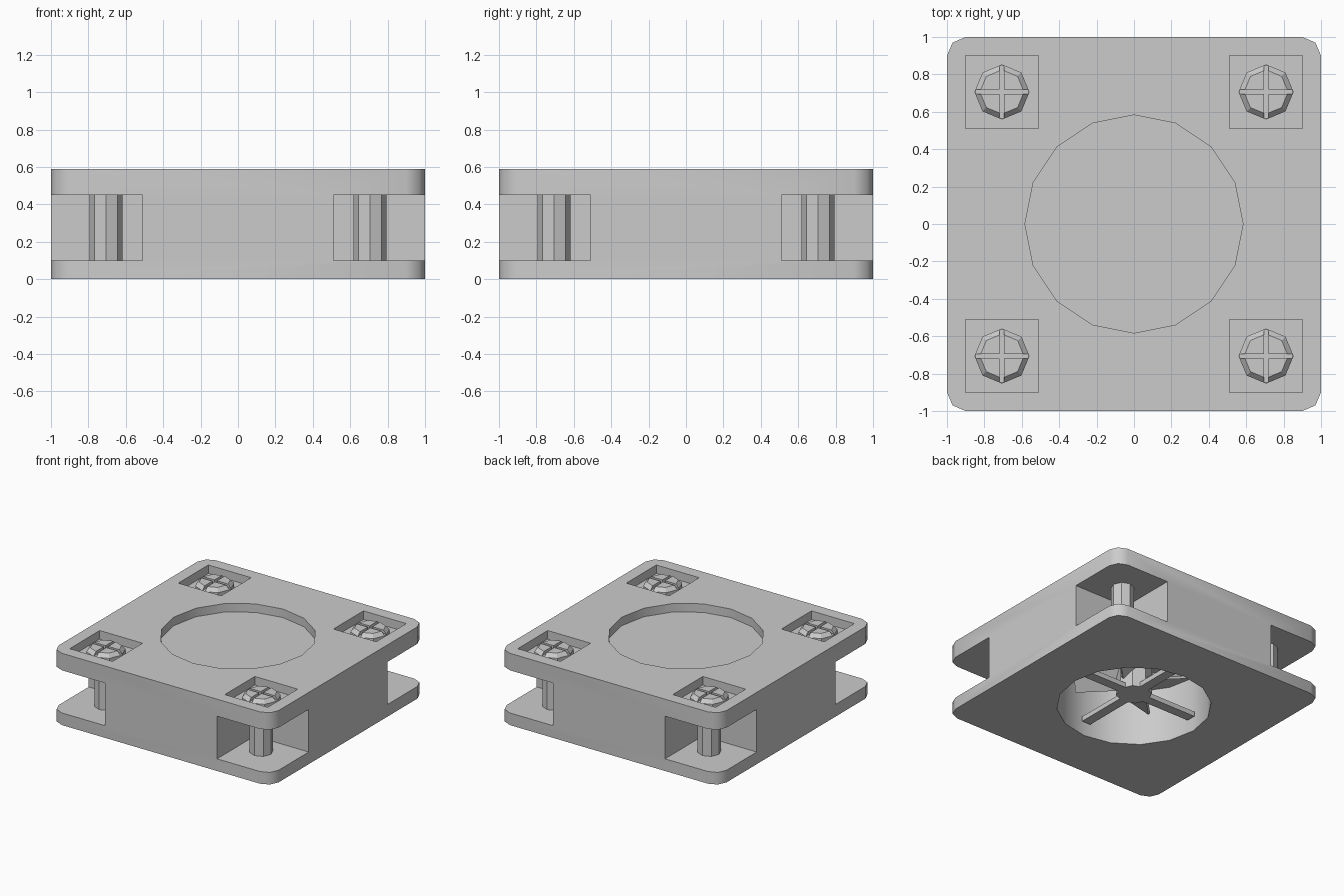
import bpy, bmesh
from math import radians, pi, cos, sin
from mathutils import Matrix, Vector

cube = bpy.data.objects.get("Cube")
if cube:
    bpy.data.objects.remove(cube, do_unlink=True)

grey = bpy.data.materials.new("light_grey")
grey.use_nodes = True
grey.diffuse_color = (0.6, 0.6, 0.6, 1)
grey.node_tree.nodes["Principled BSDF"].inputs["Base Color"].default_value = (0.6, 0.6, 0.6, 1)


def finish(name, bm):
    bmesh.ops.recalc_face_normals(bm, faces=bm.faces)
    mesh = bpy.data.meshes.new(name)
    bm.to_mesh(mesh)
    bm.free()
    mesh.materials.append(grey)
    obj = bpy.data.objects.new(name, mesh)
    bpy.context.collection.objects.link(obj)
    return obj


def box(name, lo, hi, matrix=Matrix()):
    bm = bmesh.new()
    bmesh.ops.create_cube(bm, size=1)
    lo, hi = Vector(lo), Vector(hi)
    for v in bm.verts:
        v.co = matrix @ ((lo + hi) / 2 + v.co * (hi - lo))
    return finish(name, bm)


def prism(name, sides, r, z0, z1, x=0, y=0, top_r=None):
    bm = bmesh.new()
    bmesh.ops.create_cone(bm, cap_ends=True, segments=sides, radius1=r,
                          radius2=r if top_r is None else top_r, depth=z1 - z0,
                          matrix=Matrix.Translation((x, y, (z0 + z1) / 2)))
    return finish(name, bm)


def combine(obj, tool, operation="DIFFERENCE"):
    """Apply one boolean and remove its helper."""
    tool.hide_render = True
    mod = obj.modifiers.new("boolean", "BOOLEAN")
    mod.operation, mod.solver, mod.object = operation, "EXACT", tool
    bpy.context.view_layer.objects.active = obj
    bpy.ops.object.modifier_apply(modifier=mod.name)
    bpy.data.objects.remove(tool, do_unlink=True)


# Square housing with softened corners
HEIGHT, FLOOR = 0.59, 0.52
bm = bmesh.new()
outline = []
for k in range(4):
    turn = Matrix.Rotation(k * pi / 2, 3, "Z")
    outline += [bm.verts.new(turn @ Vector(p)) for p in ((1, 0.9, 0), (0.97, 0.97, 0), (0.9, 1, 0))]
base = bm.faces.new(outline)
side = bmesh.ops.extrude_face_region(bm, geom=[base])
bmesh.ops.translate(bm, verts=[g for g in side["geom"] if isinstance(g, bmesh.types.BMVert)],
                    vec=(0, 0, HEIGHT))
housing = finish("housing", bm)

# Round top recess and deep cavity underneath
combine(housing, prism("recess_cutter", 16, 0.583, FLOOR, 0.7))
combine(housing, prism("cavity_cutter", 16, 0.583, -0.1, 0.46))

corners = [(sx, sy) for sx in (-1, 1) for sy in (-1, 1)]
for sx, sy in corners:
    # Open corner notch and square screw pocket
    for name, a, b, z0, z1 in (("notch_cutter", 0.51, 1.2, 0.1, 0.45),
                               ("pocket_cutter", 0.51, 0.9, FLOOR, 0.7)):
        xs, ys = sorted((a * sx, b * sx)), sorted((a * sy, b * sy))
        combine(housing, box(name, (xs[0], ys[0], z0), (xs[1], ys[1], z1)))

bpy.ops.object.select_all(action="DESELECT")
housing.select_set(True)
bpy.context.view_layer.objects.active = housing
bpy.ops.object.shade_smooth_by_angle(angle=radians(50))

# Eight-sided screws: shaft in the notch, cross-slotted head in the pocket
for i, (sx, sy) in enumerate(corners):
    x, y = 0.706 * sx, 0.706 * sy
    prism(f"screw_shaft_{i + 1}", 8, 0.088, 0.09, 0.46, x, y)
    head = prism(f"screw_head_{i + 1}", 8, 0.147, FLOOR - 0.01, 0.555, x, y)
    combine(head, prism("crown", 8, 0.147, 0.555, 0.585, x, y, 0.118), "UNION")
    for w, d in ((0.2, 0.012), (0.012, 0.2)):
        combine(head, box("slot_cutter", (x - w, y - d, 0.558), (x + w, y + d, 0.7)))

# Fan hub, straight struts and pitched blades inside the cavity
prism("fan_hub", 8, 0.135, 0.1, 0.47)
for k in range(4):
    turn = Matrix.Rotation(k * pi / 2, 4, "Z")
    box(f"strut_{k + 1}", (0.1, -0.04, 0.1), (0.56, 0.04, 0.14), turn)
    pitch = (Matrix.Rotation((k + 0.5) * pi / 2, 4, "Z") @ Matrix.Translation((0, 0, 0.25))
             @ Matrix.Rotation(radians(40), 4, "X"))
    box(f"fan_blade_{k + 1}", (0.1, -0.1, -0.01), (0.45, 0.1, 0.01), pitch)
